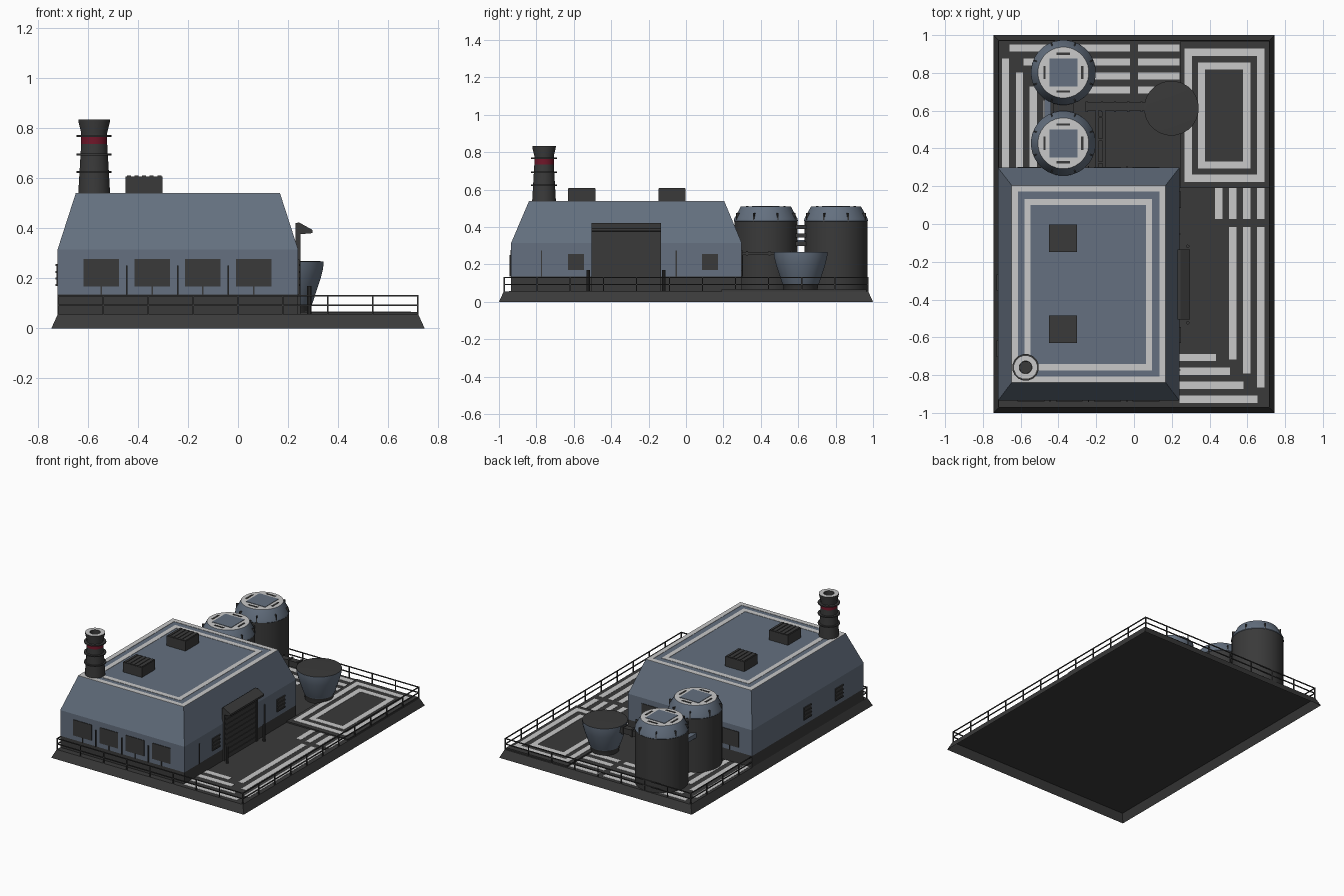
import bpy, bmesh, math
from mathutils import Matrix

if "Cube" in bpy.data.objects:
    bpy.data.objects.remove(bpy.data.objects["Cube"])


def material(name, rgb):
    m = bpy.data.materials.new(name)
    m.use_nodes = True
    m.diffuse_color = (*rgb, 1)
    bsdf = m.node_tree.nodes["Principled BSDF"]
    bsdf.inputs["Base Color"].default_value = (*rgb, 1)
    bsdf.inputs["Roughness"].default_value = 0.8
    return m


BLUE = material("slate blue", (0.128, 0.163, 0.215))
DARK = material("charcoal", (0.042, 0.042, 0.042))
LIGHT = material("light grey", (0.58, 0.58, 0.58))
RED = material("dark red", (0.16, 0.008, 0.022))


def finish(name, bm, mats, smooth=False):
    bmesh.ops.recalc_face_normals(bm, faces=bm.faces)
    me = bpy.data.meshes.new(name)
    bm.to_mesh(me)
    bm.free()
    for m in mats:
        me.materials.append(m)
    ob = bpy.data.objects.new(name, me)
    bpy.context.collection.objects.link(ob)
    if smooth:
        bpy.ops.object.select_all(action="DESELECT")
        ob.select_set(True)
        bpy.context.view_layer.objects.active = ob
        bpy.ops.object.shade_smooth_by_angle(angle=math.radians(30))


def add_box(bm, x0, x1, y0, y1, z0, z1, turn=Matrix()):
    mat = Matrix.Translation(((x0 + x1) / 2, (y0 + y1) / 2, (z0 + z1) / 2)) @ \
        Matrix.Diagonal((x1 - x0, y1 - y0, z1 - z0, 1))
    bmesh.ops.create_cube(bm, size=1, matrix=turn @ mat)


def boxes(name, mat, items):
    bm = bmesh.new()
    for b in items:
        add_box(bm, *b)
    finish(name, bm, [mat])


def stack(name, layers, mats, rule=lambda f: 0):
    """Shell, open below, through rectangular layers (x0, x1, y0, y1, z)."""
    bm = bmesh.new()
    rings = [[bm.verts.new(p) for p in ((a, c, z), (b, c, z), (b, d, z), (a, d, z))]
             for a, b, c, d, z in layers]
    for lo, hi in zip(rings, rings[1:]):
        for i in range(4):
            j = (i + 1) % 4
            bm.faces.new((lo[i], lo[j], hi[j], hi[i]))
    bm.faces.new(rings[-1])
    for f in bm.faces:
        f.material_index = rule(f)
    finish(name, bm, mats)


def lathe(name, centre, profile, mats, bands, sides=24):
    """Revolve (radius, z) points; bands gives the material of each segment."""
    bm = bmesh.new()
    cx, cy = centre
    angles = [2 * math.pi * (i + 0.5) / sides for i in range(sides)]
    rings = [[bm.verts.new((cx + r * math.cos(a), cy + r * math.sin(a), z)) for a in angles]
             for r, z in profile]
    for lo, hi, k in zip(rings, rings[1:], bands):
        for i in range(sides):
            j = (i + 1) % sides
            bm.faces.new((lo[i], lo[j], hi[j], hi[i])).material_index = k
    bm.faces.new(rings[0][::-1])
    bm.faces.new(rings[-1]).material_index = bands[-1]
    finish(name, bm, mats, True)


def frame(x0, x1, y0, y1, w, z0, z1):
    return [(x0, x1, y0, y0 + w, z0, z1), (x0, x1, y1 - w, y1, z0, z1),
            (x0, x0 + w, y0 + w, y1 - w, z0, z1), (x1 - w, x1, y0 + w, y1 - w, z0, z1)]


# Base: sloped skirt and deck, hollow underneath
G = 0.055
stack("base_slab", [(-.745, .745, -1, 1, 0), (-.72, .72, -.975, .975, G)], [DARK])

# Perimeter railing
rail = []
RX, RY, t = 0.717, 0.972, 0.003
for z in (0.093, 0.131):
    rail += frame(-RX - t, RX + t, -RY - t, RY + t, 2 * t, z - t, z + t)
for i in range(9):
    x = -RX + 2 * RX * i / 8
    rail += [(x - t, x + t, s * RY - t, s * RY + t, G, 0.131) for s in (-1, 1)]
for i in range(1, 11):
    y = -RY + 2 * RY * i / 11
    rail += [(s * RX - t, s * RX + t, y - t, y + t, G, 0.131) for s in (-1, 1)]
boxes("perimeter_railing", DARK, rail)

# Ground markings
S, T, w = G + 0.0005, G + 0.002, 0.038
marks = []
for i in range(4):
    step = 0.074 * i
    marks.append((-.66 + step, -.02, .912 - step, .912 - step + w, S, T))
    marks.append((.02, .24, .912 - step, .912 - step + w, S, T))
    marks.append((-.7 + step, -.7 + step + w, .3, .875 - step, S, T))
    marks.append((.652 - step, .652 - step + w, .027, .19, S, T))
    marks.append((.24, .655 - step, -.947 + step, -.947 + step + w, S, T))
    if i < 3:
        marks.append((.652 - step, .652 - step + w, -.865 + step, -.016, S, T))
boxes("ground_stripes", LIGHT, marks)

# Loading pad
P = G + 0.01
boxes("loading_pad", DARK, [(.243, .715, .19, .965, S, P)])
boxes("loading_pad_outline", LIGHT, frame(.268, .69, .223, .928, w, P - .002, P + .002)
      + frame(.338, .616, .293, .855, w, P - .002, P + .002))

# Main hall with dark plinth
stack("main_hall", [(-.72, .24, -.935, .298, G), (-.72, .24, -.935, .298, .135),
                    (-.72, .24, -.935, .298, .315), (-.648, .168, -.84, .205, .538)],
      [BLUE, DARK], lambda f: int(f.calc_center_median().z < 0.13))
boxes("roof_border", LIGHT, frame(-.648, .168, -.84, .205, .033, .536, .54)
      + frame(-.58, .096, -.775, .133, .033, .536, .54))

# Rooftop vents
vents = []
for y in (-.557, -.075):
    vents.append((-.45, -.302, y - .073, y + .073, .535, .606))
    for i in range(5):
        x = -.436 + .0305 * i
        vents.append((x - .008, x + .008, y - .07, y + .07, .6, .61))
boxes("roof_vents", DARK, vents)

# Windows and wall pipes
wins, pipes = [], []
for i in range(4):
    x = -.546 + .203 * i
    for y in (-.936, .299):
        wins.append((x - .071, x + .071, y - .003, y + .003, .167, .277))
        pipes.append((x - .003, x + .003, y - .004, y + .004, .135, .167))
for i in range(3):
    x = -.444 + .203 * i
    pipes += [(x - .003, x + .003, y - .006, y + .006, .135, .25) for y in (-.937, .3)]
for x, ys in ((.24, (-.588, .128)), (-.72, (-.66, -.31))):
    for y in ys:
        wins.append((x - .004, x + .004, y - .043, y + .043, .17, .256))
        wins += [(x - .008, x + .008, y - .043, y + .043, z, z + .008) for z in (.17, .195, .22, .248)]
for y in (-.772, -.052):
    pipes.append((.236, .246, y - .003, y + .003, .135, .275))
boxes("windows", DARK, wins)
boxes("wall_pipes", DARK, pipes)

# Roller door, frame and canopy
D0, D1 = -.506, -.135
door = [(.23, .243, D0, D1, G, .42)]
door += [(.236, .25, y, y + .018, G, .42) for y in (D0, D1 - .018)]
door += [(.24, .247, D0 + .02, D1 - .02, z, z + .018) for z in (.07 + .035 * i for i in range(9))]
boxes("roller_door", DARK, door)
bm = bmesh.new()
section = [(.238, .375), (.297, .38), (.297, .393), (.245, .422), (.238, .422)]
face = bm.faces.new([bm.verts.new((x, D0, z)) for x, z in section])
ext = bmesh.ops.extrude_face_region(bm, geom=[face])
bmesh.ops.translate(bm, vec=(0, D1 - D0, 0),
                    verts=[v for v in ext["geom"] if isinstance(v, bmesh.types.BMVert)])
finish("door_canopy", bm, [DARK])
for n, y in enumerate((-.523, -.118)):
    lathe(f"door_bollard_{n + 1}", (.284, y), [(.009, G), (.009, .17)], [DARK], [0], 10)

# Chimney stack
C = (-.574, -.759)
lathe("chimney", C,
      [(.067, .5), (.06, .62), (.053, .735), (.053, .767), (.053, .78), (.064, .825),
       (.064, .833), (.034, .833), (.032, .76)],
      [DARK, RED, LIGHT], [0, 0, 1, 0, 0, 0, 2, 0], 16)
for n, z in enumerate((.625, .693, .767)):
    lathe(f"chimney_collar_{n + 1}", C, [(.071, z - .004), (.071, z + .004)], [DARK], [0], 16)

# Storage tanks
for n, (cx, cy) in enumerate(((-.374, .427), (-.374, .802))):
    lathe(f"storage_tank_{n + 1}", (cx, cy),
          [(.169, G), (.169, .43), (.172, .433), (.17, .445), (.135, .509), (.08, .51)],
          [DARK, BLUE, LIGHT], [0, 1, 1, 1, 2], 32)
    boxes(f"tank_hatch_{n + 1}", BLUE, [(cx - .074, cx + .074, cy - .074, cy + .074, .505, .513)])
    bm = bmesh.new()
    for k in range(4):
        turn = Matrix.Translation((cx, cy, 0)) @ Matrix.Rotation(k * math.pi / 2, 4, "Z")
        add_box(bm, .094, .106, -.035, .035, .506, .512, turn)
    for k in range(8):
        turn = Matrix.Translation((cx, cy, 0)) @ Matrix.Rotation((k + .5) * math.pi / 4, 4, "Z")
        add_box(bm, .15, .171, -.003, .003, .43, .475, turn)
    finish(f"tank_fittings_{n + 1}", bm, [DARK])

# Tank links, duct to the hopper and pipes to the hall
links = [(-.43, -.32, .575, .655, z, z + .022) for z in (.3, .345, .39)]
boxes("tank_links", DARK, links)
boxes("tank_bridge", BLUE, [(-.475, -.44, .555, .675, .3, .33)])
duct = [(-.26, .09, .6, .642, .222, .262)]
duct += [(x - .006, x + .006, .594, .648, .216, .268) for x in (-.25, -.17, -.1, -.03, .04)]
duct += [(x - .008, x + .008, .29, .62, .252, .268) for x in (-.195, -.16)]
duct += [(-.2, -.155, y, y + .012, .248, .272) for y in (.32, .44, .56)]
boxes("transfer_duct", DARK, duct)

# Closed hopper
lathe("hopper", (.198, .613),
      [(.09, G), (.094, .09), (.1, .1), (.133, .2), (.143, .24), (.145, .267), (.13, .268)],
      [DARK, BLUE], [0, 1, 1, 1, 1, 0], 24)
